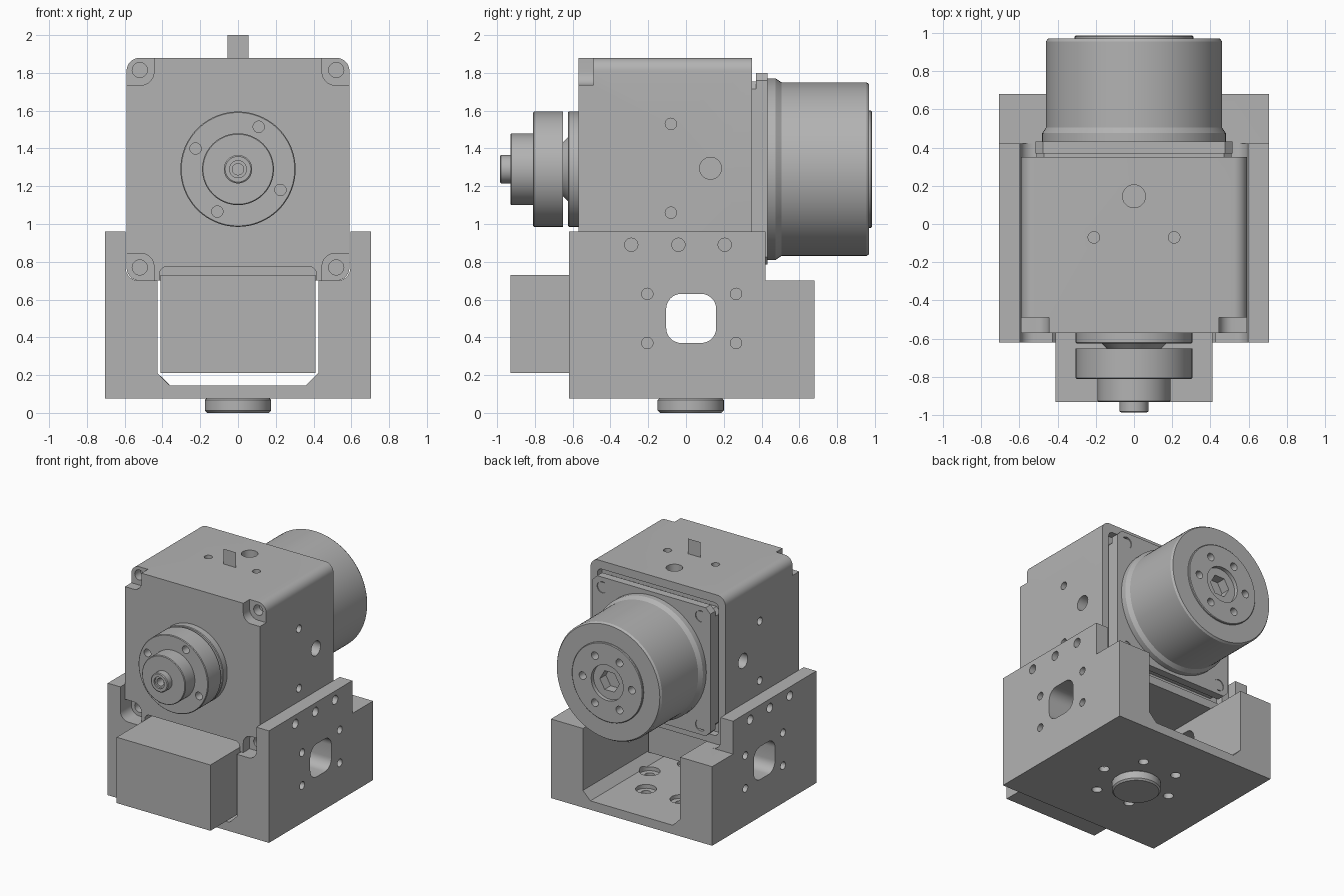
import bpy, bmesh, math
from mathutils import Vector

if "Cube" in bpy.data.objects:
    bpy.data.objects.remove(bpy.data.objects["Cube"])

grey = bpy.data.materials.new("machined_grey")
grey.use_nodes = True
tone = (0.45, 0.45, 0.45, 1)
grey.diffuse_color = tone
grey.node_tree.nodes["Principled BSDF"].inputs["Base Color"].default_value = tone

AXIS_Z = 1.29   # height of the shaft and motor axis


def place(axis, u, v, d):
    return {"X": (d, u, v), "Y": (u, d, v), "Z": (u, v, d)}[axis]


def finish(name, bm):
    bmesh.ops.recalc_face_normals(bm, faces=bm.faces)
    mesh = bpy.data.meshes.new(name)
    bm.to_mesh(mesh)
    bm.free()
    mesh.materials.append(grey)
    ob = bpy.data.objects.new(name, mesh)
    bpy.context.collection.objects.link(ob)
    return ob


def prism(name, axis, outline, start, end):
    """Extrude a flat outline along an axis."""
    bm = bmesh.new()
    face = bm.faces.new([bm.verts.new(place(axis, u, v, start)) for u, v in outline])
    new = bmesh.ops.extrude_face_region(bm, geom=[face])["geom"]
    verts = [g for g in new if isinstance(g, bmesh.types.BMVert)]
    bmesh.ops.translate(bm, verts=verts, vec=Vector(place(axis, 0, 0, end - start)))
    return finish(name, bm)


def rounded(u0, u1, v0, v1, r, steps=8):
    """Rectangle outline with rounded (or, with one step, chamfered) corners."""
    pts = []
    corners = [(u1 - r, v1 - r), (u0 + r, v1 - r), (u0 + r, v0 + r), (u1 - r, v0 + r)]
    for q, (cu, cv) in enumerate(corners):
        for i in range(steps + 1):
            a = (q + i / steps) * math.pi / 2
            pts.append((cu + r * math.cos(a), cv + r * math.sin(a)))
    return pts


def circle(u, v, r, sides=32):
    return [(u + r * math.cos(i * math.tau / sides), v + r * math.sin(i * math.tau / sides))
            for i in range(sides)]


def ring(u, v, r, count, start=0.0):
    return [(u + r * math.cos(start + i * math.tau / count),
             v + r * math.sin(start + i * math.tau / count)) for i in range(count)]


def lathe(name, profile, sides=96):
    """Turn (y, radius) points around the shaft axis."""
    bm = bmesh.new()
    loops = [[bm.verts.new((u, y, v)) for u, v in circle(0, AXIS_Z, r, sides)] for y, r in profile]
    for a, b in zip(loops, loops[1:]):
        for i in range(sides):
            j = (i + 1) % sides
            bm.faces.new((a[i], a[j], b[j], b[i]))
    bm.faces.new(loops[0])
    bm.faces.new(loops[-1])
    return finish(name, bm)


def cut(ob, axis, outline, start, end):
    cutter = prism("cutter", axis, outline, start, end)
    mod = ob.modifiers.new("cut", "BOOLEAN")
    mod.operation = "DIFFERENCE"
    mod.solver = "EXACT"
    mod.object = cutter
    bpy.context.view_layer.objects.active = ob
    bpy.ops.object.modifier_apply(modifier=mod.name)
    bpy.data.objects.remove(cutter)


def drill(ob, axis, spots, r, start, end):
    for u, v in spots:
        cut(ob, axis, circle(u, v, r), start, end)


# Bracket: U-shaped cradle with a stepped seat and lowered rear
half = [(0.705, 0.075), (0.705, 0.96), (0.595, 0.96)]
half += [(0.525 + 0.07 * math.cos(a), 0.77 - 0.07 * math.sin(a))
         for a in [i * math.pi / 16 for i in range(9)]]
half += [(0.425, 0.70), (0.425, 0.21), (0.36, 0.145)]
bracket = prism("bracket", "Y", half + [(-x, z) for x, z in reversed(half)], -0.62, 0.68)
cut(bracket, "Y", rounded(-0.8, 0.8, 0.70, 1.1, 0.01), 0.42, 0.8)
cut(bracket, "X", rounded(-0.105, 0.16, 0.37, 0.63, 0.08), -0.8, 0.8)
for s in (-1, 1):
    drill(bracket, "X", [(-0.29, 0.89), (-0.04, 0.89), (0.205, 0.89)], 0.035, s * 0.56, s * 0.8)
    drill(bracket, "X", [(y, z) for y in (-0.205, 0.265) for z in (0.37, 0.63)], 0.03, s * 0.6, s * 0.8)
base_holes = ring(0, 0.025, 0.3, 6)
drill(bracket, "Z", base_holes, 0.037, 0.0, 0.2)
drill(bracket, "Z", base_holes, 0.075, 0.115, 0.2)

# Locating boss under the bracket
boss = prism("base_boss", "Z", circle(0, 0.025, 0.175, 64), 0.0, 0.08)
bev = boss.modifiers.new("edge", "BEVEL")
bev.width, bev.segments, bev.limit_method = 0.012, 1, "ANGLE"

# Housing: rounded box with corner pockets, screw holes and a rear recess
housing = prism("housing", "Y", rounded(-0.59, 0.59, 0.70, 1.88, 0.07), -0.57, 0.35)
cut(housing, "Y", rounded(-0.415, 0.415, 0.5, 0.775, 0.04), -0.7, -0.11)
cut(housing, "Y", rounded(-0.53, 0.53, 0.765, 1.815, 0.04), 0.29, 0.5)
for sx in (-1, 1):
    for low, high, hole in ((1.735, 2.0, 1.815), (0.5, 0.845, 0.77)):
        u = sorted((sx * 0.445, sx * 0.8))
        cut(housing, "Y", rounded(*u, low, high, 0.07), -0.7, -0.49)
        drill(housing, "Y", [(sx * 0.52, hole)], 0.04, -0.6, -0.42)
    drill(housing, "X", [(-0.08, 1.06), (-0.08, 1.53)], 0.03, sx * 0.5, sx * 0.7)
    drill(housing, "X", [(0.13, 1.295)], 0.058, sx * 0.5, sx * 0.7)
drill(housing, "Z", [(-0.21, -0.07), (0.21, -0.07)], 0.03, 1.79, 2.0)
drill(housing, "Z", [(0, 0.145)], 0.06, 1.79, 2.0)

# Front block tucked into the cradle
prism("front_block", "Y", [(-0.41, 0.21), (0.41, 0.21), (0.41, 0.73), (-0.41, 0.73)], -0.93, -0.12)

# Thin upright tab on top
bm = bmesh.new()
bm.faces.new([bm.verts.new((x, -0.105, z))
              for x, z in ((-0.055, 1.88), (0.055, 1.88), (0.055, 2.0), (-0.055, 2.0))])
finish("top_tab", bm)

# Output shaft: back ring, neck, drilled flange, hub and tip
lathe("back_ring", [(-0.625, 0.30), (-0.62, 0.305), (-0.56, 0.305)])
lathe("shaft_neck", [(-0.66, 0.135), (-0.62, 0.175)])
flange = lathe("output_flange", [(-0.81, 0.30), (-0.805, 0.305), (-0.65, 0.305)])
drill(flange, "Y", ring(0, AXIS_Z, 0.25, 4, math.radians(64)), 0.03, -0.9, -0.7)
hub = lathe("output_hub", [(-0.985, 0.068), (-0.98, 0.075), (-0.93, 0.075),
                           (-0.93, 0.185), (-0.925, 0.19), (-0.80, 0.19)])
drill(hub, "Y", [(0, AXIS_Z)], 0.045, -1.0, -0.97)
drill(hub, "Y", [(0, AXIS_Z)], 0.03, -1.0, -0.90)

# Motor mounting plate
prism("plate_base", "Y", rounded(-0.51, 0.51, 0.825, 1.755, 0.04, 1), 0.28, 0.425)
plate = prism("motor_plate", "Y", rounded(-0.515, 0.515, 0.785, 1.8, 0.04, 1), 0.37, 0.432)
drill(plate, "Y", [(x, AXIS_Z + z) for x in (-0.43, 0.43) for z in (-0.43, 0.43)], 0.045, 0.38, 0.6)

# Motor body with rear cap, bolt circle and hex socket
motor = lathe("motor_body", [(0.42, 0.48), (0.475, 0.48), (0.49, 0.47), (0.505, 0.46),
                             (0.955, 0.46), (0.97, 0.45), (0.97, 0.31), (0.98, 0.31), (0.985, 0.305)])
drill(motor, "Y", ring(0, AXIS_Z, 0.215, 6), 0.03, 0.92, 1.1)
drill(motor, "Y", [(0, AXIS_Z)], 0.14, 0.955, 1.1)
cut(motor, "Y", circle(0, AXIS_Z, 0.085, 6), 0.88, 1.1)

# Smooth shading with sharp edges kept
bpy.ops.object.select_all(action="DESELECT")
for ob in bpy.context.collection.objects:
    if ob.type == "MESH" and ob.data.materials and ob.data.materials[0] == grey:
        ob.select_set(True)
        bpy.context.view_layer.objects.active = ob
bpy.ops.object.shade_smooth_by_angle(angle=math.radians(25))
